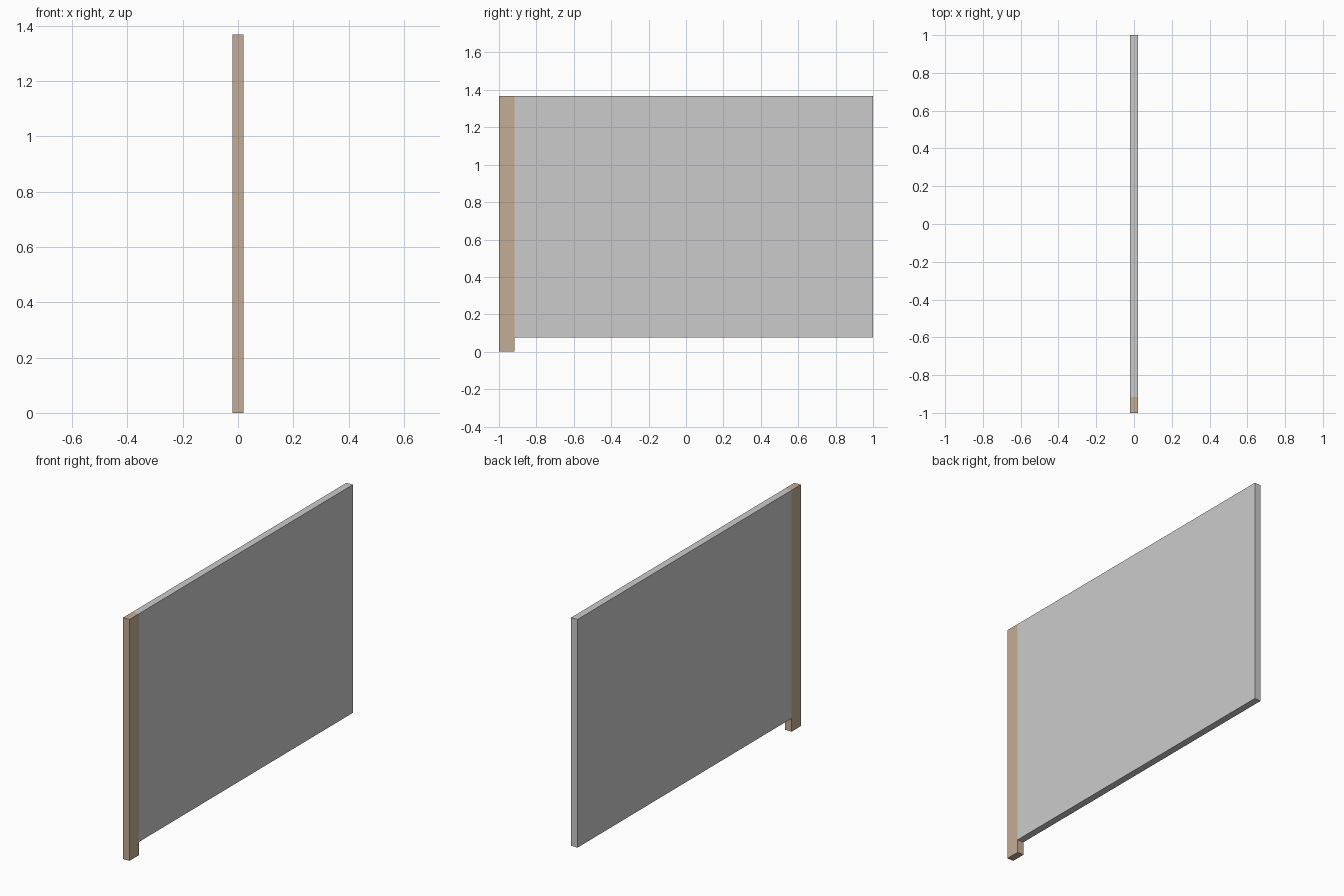
import bpy

if "Cube" in bpy.data.objects:
    bpy.data.objects.remove(bpy.data.objects["Cube"])


def box(name, lo, hi):
    """Axis-aligned box between two corners, with its size applied to the mesh."""
    size = [b - a for a, b in zip(lo, hi)]
    centre = [(a + b) / 2 for a, b in zip(lo, hi)]
    bpy.ops.mesh.primitive_cube_add(size=1, location=centre)
    obj = bpy.context.object
    obj.name = name
    obj.scale = size
    bpy.ops.object.transform_apply(location=False, rotation=False, scale=True)
    return obj


HALF_THICK = 0.02
HEIGHT = 1.368
POST_BACK = -0.917
PANEL_BOTTOM = 0.075

# Brown upright post at the front end
post = box("post", (-HALF_THICK, -1, 0), (HALF_THICK, POST_BACK, HEIGHT))
wood = bpy.data.materials.new("brown_wood")
wood.diffuse_color = (0.55, 0.42, 0.30, 1)
wood.use_nodes = True
wood.node_tree.nodes["Principled BSDF"].inputs["Base Color"].default_value = wood.diffuse_color
post.data.materials.append(wood)

# Grey wall panel, flush with the post and raised off the ground
box("panel", (-HALF_THICK, POST_BACK, PANEL_BOTTOM), (HALF_THICK, 1, HEIGHT))
